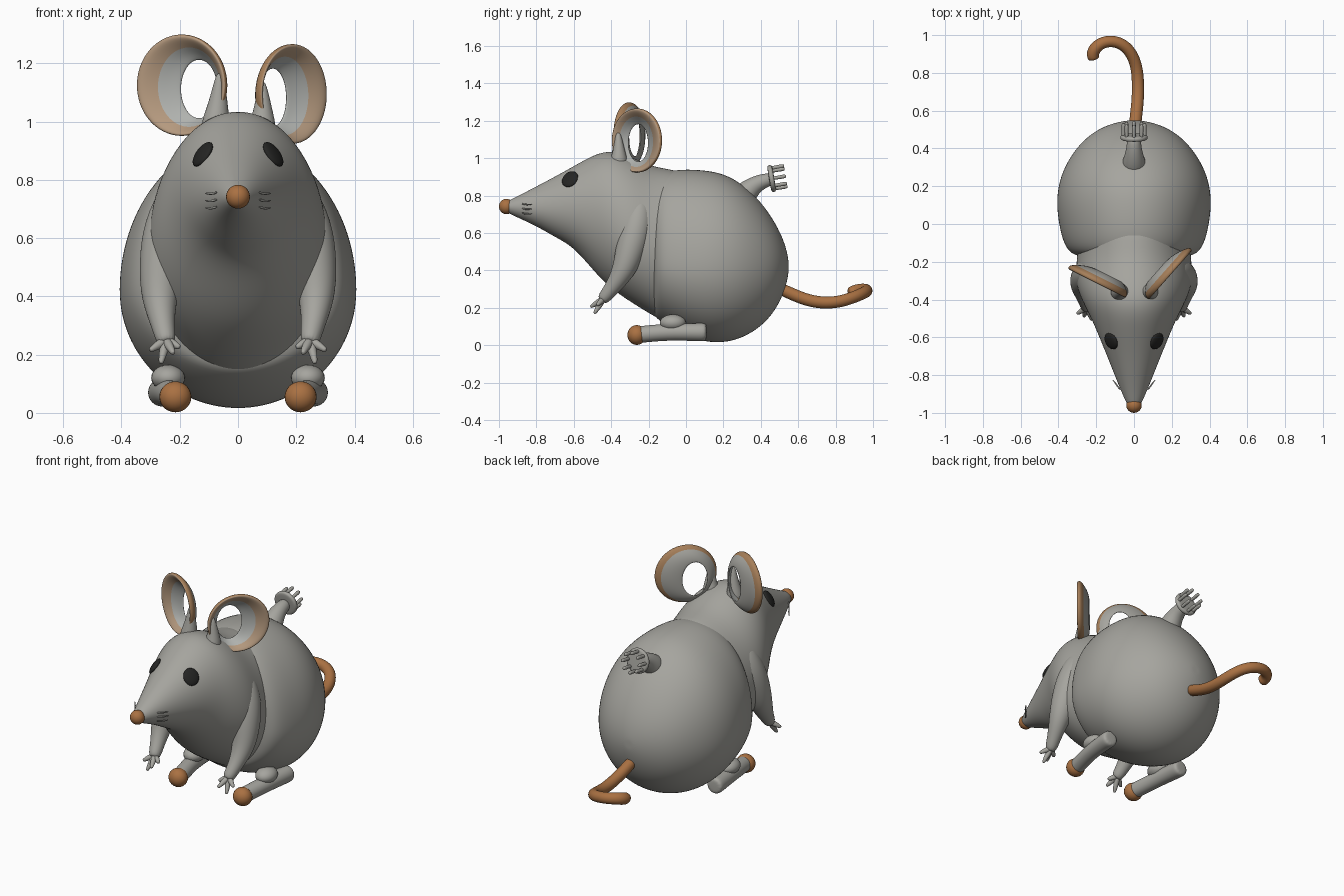
import bpy, bmesh
from math import sin, cos, pi
from mathutils import Vector, Matrix

cube = bpy.data.objects.get("Cube")
if cube:
    bpy.data.objects.remove(cube, do_unlink=True)


def material(name, rgb):
    m = bpy.data.materials.new(name)
    m.use_nodes = True
    m.diffuse_color = (*rgb, 1)
    m.node_tree.nodes["Principled BSDF"].inputs["Base Color"].default_value = (*rgb, 1)
    return m


FUR = material("grey fur", (0.38, 0.375, 0.345))
INNER = material("pale inner ear", (0.44, 0.45, 0.43))
TAN = material("tan ear skin", (0.46, 0.32, 0.21))
RIM = material("brown ear rim", (0.38, 0.21, 0.10))
SKIN = material("orange brown skin", (0.40, 0.165, 0.055))
BLACK = material("black eye", (0.018, 0.018, 0.017))


def finish(name, bm, mats, levels=2):
    bmesh.ops.recalc_face_normals(bm, faces=bm.faces)
    for f in bm.faces:
        f.smooth = True
    mesh = bpy.data.meshes.new(name)
    bm.to_mesh(mesh)
    bm.free()
    for m in mats:
        mesh.materials.append(m)
    ob = bpy.data.objects.new(name, mesh)
    bpy.context.collection.objects.link(ob)
    if levels:
        sub = ob.modifiers.new("smooth", "SUBSURF")
        sub.levels = sub.render_levels = levels
    return ob


def loft(name, rings, mat, levels=2):
    """Skin closed rings of points and fan both ends shut."""
    bm = bmesh.new()
    loops = [[bm.verts.new(p) for p in ring] for ring in rings]
    n = len(loops[0])
    for a, b in zip(loops, loops[1:]):
        for i in range(n):
            j = (i + 1) % n
            bm.faces.new((a[i], a[j], b[j], b[i]))
    for loop in (loops[0], loops[-1]):
        tip = bm.verts.new(sum((v.co for v in loop), Vector()) / n)
        for i in range(n):
            bm.faces.new((loop[i], loop[(i + 1) % n], tip))
    return finish(name, bm, [mat], levels)


def section(y, top, mid, bottom, width, n=28):
    """Egg-shaped ring across the body at depth y."""
    ring = []
    for i in range(n):
        a = 2 * pi * i / n
        s = sin(a)
        ring.append(Vector((width * cos(a), y, mid + s * ((top - mid) if s > 0 else (mid - bottom)))))
    return ring


def tube(name, points, radii, mat, n=10):
    """Round limb along a path, its frame carried along without twist."""
    pts = [Vector(p) for p in points]
    last = len(pts) - 1
    tangents = [(pts[min(i + 1, last)] - pts[max(i - 1, 0)]).normalized() for i in range(last + 1)]
    side = tangents[0].orthogonal().normalized()
    rings = []
    for i, (p, t) in enumerate(zip(pts, tangents)):
        if i:
            side = tangents[i - 1].rotation_difference(t) @ side
        up = t.cross(side)
        rings.append([p + radii[i] * (side * cos(2 * pi * k / n) + up * sin(2 * pi * k / n)) for k in range(n)])
    return loft(name, rings, mat)


def ball(name, centre, size, mat, facing=(0, 0, 1)):
    bm = bmesh.new()
    turn = Vector(facing).to_track_quat("Z", "Y").to_matrix().to_4x4()
    mtx = Matrix.Translation(centre) @ turn @ Matrix.Diagonal((*size, 1))
    bmesh.ops.create_uvsphere(bm, u_segments=24, v_segments=14, radius=1, matrix=mtx)
    return finish(name, bm, [mat], 0)


def ear(name, centre, outward, half_width, half_height):
    """Cupped ring with an off-centre opening, coloured strip by strip."""
    centre, u = Vector(centre), Vector(outward).normalized()
    sign = 1 if u.x > 0 else -1
    front = Vector((u.y, -u.x, 0)) * sign
    strips = [(0, -.05), (.3, -.03), (.55, -.005), (.85, .022), (1, .022), (1.02, .002), (.86, -.014), (.5, -.04)]
    colours = [1, 1, 2, 2, 3, 3, 0, 0]
    n, k = 28, len(strips)
    bm = bmesh.new()
    grid = []
    for i in range(n):
        c, s = cos(2 * pi * i / n), sin(2 * pi * i / n)
        rim = u * (half_width * c) + Vector((0, 0, half_height * s))
        hole = u * (0.055 * c - 0.045) + Vector((0, 0, 0.09 * s - 0.015))
        grid.append([bm.verts.new(centre + hole.lerp(rim, t) + front * d) for t, d in strips])
    for i in range(n):
        a, b = grid[i], grid[(i + 1) % n]
        for j in range(k):
            f = bm.faces.new((a[j], a[(j + 1) % k], b[(j + 1) % k], b[j]))
            f.material_index = colours[j]
    finish(name, bm, [FUR, INNER, TAN, RIM])
    # fleshy root joining the ear to the skull
    z = Vector((0, 0, 1))
    tube(name + "_root",
         [(0.08 * sign, -0.36, 0.97), centre - u * half_width * .78 - z * .07, centre - u * half_width * .82 + z * .04],
         [0.06, 0.036, 0.015], FUR)


# Head and chest: depth, top, widest height, bottom, half width
chest = [
    (-0.97, 0.765, 0.74, 0.715, 0.03), (-0.9, 0.797, 0.74, 0.683, 0.062),
    (-0.8, 0.85, 0.735, 0.637, 0.103), (-0.7, 0.903, 0.735, 0.578, 0.143),
    (-0.62, 0.948, 0.735, 0.535, 0.176), (-0.55, 0.988, 0.73, 0.465, 0.205),
    (-0.48, 1.025, 0.71, 0.38, 0.237), (-0.4, 1.045, 0.66, 0.3, 0.28),
    (-0.3, 1.015, 0.58, 0.232, 0.315), (-0.2, 0.965, 0.54, 0.17, 0.305),
    (-0.1, 0.945, 0.5, 0.112, 0.3), (0.05, 0.92, 0.5, 0.08, 0.28)]
loft("head_and_chest", [section(*r) for r in chest], FUR)

# Large round haunches
haunch = [
    (-0.18, 0.87, 0.45, 0.165, 0.28), (-0.15, 0.915, 0.44, 0.135, 0.35),
    (-0.08, 0.938, 0.43, 0.09, 0.382), (0, 0.945, 0.42, 0.05, 0.4),
    (0.1, 0.94, 0.42, 0.015, 0.413), (0.2, 0.922, 0.42, 0.01, 0.405),
    (0.3, 0.868, 0.42, 0.035, 0.373), (0.4, 0.772, 0.42, 0.095, 0.31),
    (0.48, 0.655, 0.42, 0.185, 0.23), (0.53, 0.545, 0.42, 0.295, 0.13),
    (0.548, 0.46, 0.42, 0.38, 0.04)]
loft("haunches", [section(*r) for r in haunch], FUR)

# Nose
ball("nose", (0, -0.96, 0.742), (0.041, 0.04, 0.041), SKIN)

# Paired face and limb parts
for side, s in (("left", 1), ("right", -1)):
    def flip(points):
        return [(x * s, y, z) for x, y, z in points]

    ball(side + "_eye", (0.121 * s, -0.62, 0.888), (0.046, 0.05, 0.016), BLACK, (0.72 * s, -0.38, 0.55))
    for i in range(3):
        z = 0.757 - 0.025 * i
        tube(f"{side}_whisker_{i}", flip([(0.074, -0.876, z), (0.093, -0.85, z - .006), (0.112, -0.825, z - .003)]),
             [0.005, 0.005, 0.003], FUR, 6)
    # front leg with splayed fingers
    tube(side + "_front_leg",
         flip([(0.2, -0.24, 0.78), (0.235, -0.26, 0.64), (0.262, -0.3, 0.5), (0.272, -0.335, 0.39),
               (0.258, -0.4, 0.3), (0.245, -0.45, 0.24)]),
         [0.06, 0.095, 0.082, 0.063, 0.04, 0.035], FUR, 14)
    tips = [(0.2, -0.47, 0.225), (0.222, -0.51, 0.205), (0.265, -0.49, 0.17), (0.302, -0.475, 0.215)]
    for i, tip in enumerate(tips):
        palm = Vector((0.247, -0.44, 0.25))
        tube(f"{side}_finger_{i}", flip([palm, palm.lerp(tip, .65), tip]), [0.02, 0.015, 0.009], FUR, 8)
    # long hind foot
    tube(side + "_hind_foot",
         flip([(0.262, 0.11, 0.07), (0.26, 0.07, 0.07), (0.245, -0.1, 0.072), (0.215, -0.24, 0.058), (0.215, -0.27, 0.056)]),
         [0.052, 0.05, 0.046, 0.047, 0.045], FUR, 12)
    ball(side + "_ankle", (0.24 * s, -0.07, 0.12), (0.058, 0.07, 0.045), FUR)
    ball(side + "_toe", (0.215 * s, -0.263, 0.055), (0.055, 0.05, 0.053), SKIN)

# Ears, turned to different angles
ear("right_ear", (-0.188, -0.295, 1.125), (-0.3, 0.15, 0), 0.172, 0.175)
ear("left_ear", (0.178, -0.255, 1.095), (0.23, 0.26, 0), 0.175, 0.172)

# Tail curling round at the tip
tube("tail",
     [(0.005, 0.5, 0.305), (0.01, 0.57, 0.272), (0.02, 0.65, 0.24), (0.022, 0.73, 0.226), (0.018, 0.81, 0.23),
      (0, 0.88, 0.25), (-0.04, 0.94, 0.275), (-0.1, 0.97, 0.29), (-0.165, 0.965, 0.298),
      (-0.21, 0.93, 0.296), (-0.22, 0.895, 0.285), (-0.212, 0.87, 0.28)],
     [0.034] * 4 + [0.033] * 5 + [0.036, 0.036, 0.03], SKIN, 12)

# Small raised paw on the back: stem, palm disc and a ring of toes
tube("back_paw_stem", [(0, 0.3, 0.79), (0, 0.35, 0.845), (0, 0.4, 0.875), (0, 0.46, 0.89)],
     [0.075, 0.055, 0.042, 0.036], FUR, 12)
axis = Vector((0, 0.985, 0.17))
up = Vector((0, -0.17, 0.985))
palm = Vector((0, 0.46, 0.892))
tube("back_paw_palm", [palm - axis * d for d in (0.016, 0.012, -0.008, -0.012)], [0.06, 0.075, 0.075, 0.06], FUR, 16)
for i in range(8):
    a = 2 * pi * i / 8
    root = palm + Vector((0.056 * cos(a), 0, 0)) + up * (0.056 * sin(a))
    tube(f"back_paw_toe_{i}", [root + axis * d for d in (0, 0.03, 0.06, 0.075)], [0.011, 0.01, 0.012, 0.009], FUR, 8)
